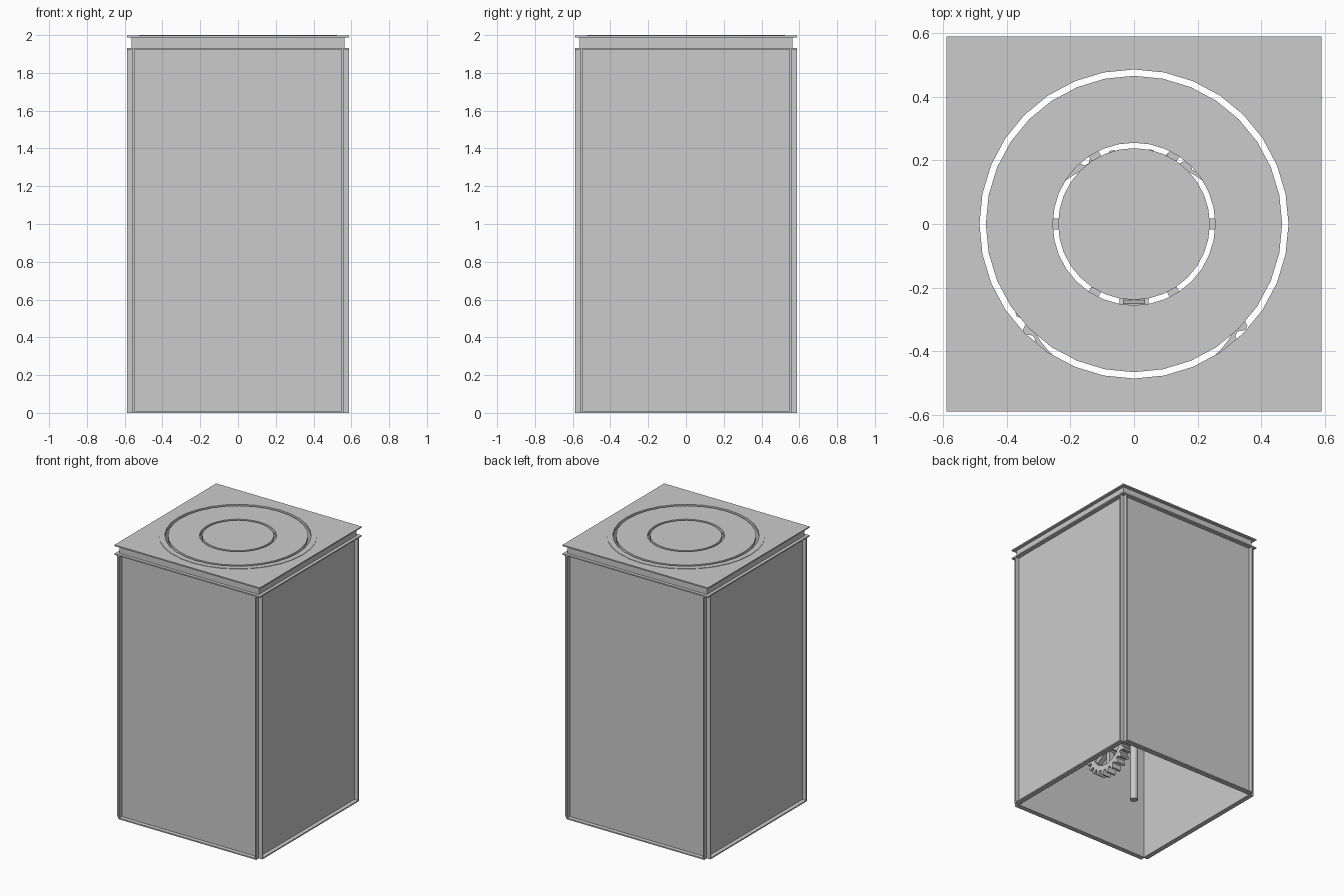
import bpy, bmesh, math
from mathutils import Matrix, Vector

if "Cube" in bpy.data.objects:
    bpy.data.objects.remove(bpy.data.objects["Cube"])


def finish(name, bm, mat=None):
    if mat:
        bmesh.ops.transform(bm, matrix=mat, verts=bm.verts)
    bmesh.ops.recalc_face_normals(bm, faces=bm.faces)
    me = bpy.data.meshes.new(name)
    bm.to_mesh(me)
    bm.free()
    ob = bpy.data.objects.new(name, me)
    bpy.context.collection.objects.link(ob)
    return ob


def add_box(bm, x0, x1, y0, y1, z0, z1):
    m = Matrix.Translation(((x0 + x1) / 2, (y0 + y1) / 2, (z0 + z1) / 2))
    m = m @ Matrix.Diagonal((x1 - x0, y1 - y0, z1 - z0, 1))
    bmesh.ops.create_cube(bm, size=1, matrix=m)


def ring(name, n, r_in, r_out, z0, z1, mat=None):
    """Flat ring; r_out(i, angle) gives the outer radius at each step."""
    bm = bmesh.new()
    rows = []
    for i in range(n):
        a = 2 * math.pi * i / n
        d = Vector((math.cos(a), math.sin(a), 0))
        ro = r_out(i, a)
        rows.append([bm.verts.new(d * r + Vector((0, 0, z)))
                     for r, z in ((r_in, z0), (ro, z0), (ro, z1), (r_in, z1))])
    for i in range(n):
        p, q = rows[i], rows[(i + 1) % n]
        for k in range(4):
            bm.faces.new((p[k], p[(k + 1) % 4], q[(k + 1) % 4], q[k]))
    return finish(name, bm, mat)


def cylinder(name, r, z0, z1, n, mat=None):
    bm = bmesh.new()
    bmesh.ops.create_cone(bm, cap_ends=True, segments=n, radius1=r, radius2=r, depth=z1 - z0,
                          matrix=Matrix.Translation((0, 0, (z0 + z1) / 2)))
    return finish(name, bm, mat)


def spokes(name, r0, r1, width, z0, z1, mat=None):
    bm = bmesh.new()
    for k in range(6):
        old = set(bm.verts)
        add_box(bm, r0, r1, -width / 2, width / 2, z0, z1)
        bmesh.ops.rotate(bm, verts=[v for v in bm.verts if v not in old],
                         matrix=Matrix.Rotation(k * math.pi / 3, 3, 'Z'))
    return finish(name, bm, mat)


def square(half):
    return lambda i, a: half / max(abs(math.cos(a)), abs(math.sin(a)))


def teeth(root, tip):
    return lambda i, a: tip if i % 4 < 2 else root


H, IN, T = 0.588, 0.558, 0.009

# four side panels: thin sheets with edges folded outward
for k, side in enumerate(("front", "right", "back", "left")):
    bm = bmesh.new()
    add_box(bm, -IN, IN, -IN, -IN + 0.006, 0, 1.93)
    for s in (-1, 1):
        add_box(bm, *sorted((s * IN, s * (IN - T))), -H, -IN, 0, 1.93)
    add_box(bm, -IN + T, IN - T, -H, -IN, 0, T)
    finish(side + "_panel", bm, Matrix.Rotation(k * math.pi / 2, 4, 'Z'))

# top flange of the body, neck and lid
for name, inner, outer, z0, z1 in (("body_flange", IN - 0.006, H, 1.924, 1.933),
                                   ("lid_neck", 0.556, 0.565, 1.933, 1.988)):
    bm = bmesh.new()
    for k in range(4):
        old = set(bm.verts)
        add_box(bm, -outer, inner, -outer, -inner, z0, z1)
        bmesh.ops.rotate(bm, verts=[v for v in bm.verts if v not in old],
                         matrix=Matrix.Rotation(k * math.pi / 2, 3, 'Z'))
    finish(name, bm)
ring("lid_plate", 32, 0.485, square(H), 1.988, 1.997)
ring("lid_lip", 32, 0.485, lambda i, a: 0.525, 1.98, 2.0)

# turntable: outer ring, centre disc and the spokes that carry them
ring("turntable_ring", 32, 0.255, lambda i, a: 0.465, 1.975, 1.999)
cylinder("centre_disc", 0.238, 1.975, 1.999, 32)
spokes("turntable_spokes", 0.02, 0.45, 0.035, 1.94, 1.975)
cylinder("centre_shaft", 0.027, 0, 1.975, 16)

# large flat ring gear inside
ring("ring_gear", 160, 0.362, teeth(0.373, 0.392), 1.5, 1.55,
     Matrix.Translation((0, -0.155, 0)))

# upright spoked drive gear beside the shaft
up = Matrix.Translation((0, -0.25, 0.52)) @ Matrix.Rotation(math.pi / 2, 4, 'Y')
ring("drive_gear_rim", 96, 0.14, teeth(0.175, 0.208), -0.035, 0.035, up)
spokes("drive_gear_spokes", 0.03, 0.145, 0.03, -0.02, 0.02, up)
cylinder("drive_gear_hub", 0.045, -0.045, 0.045, 16, up)
